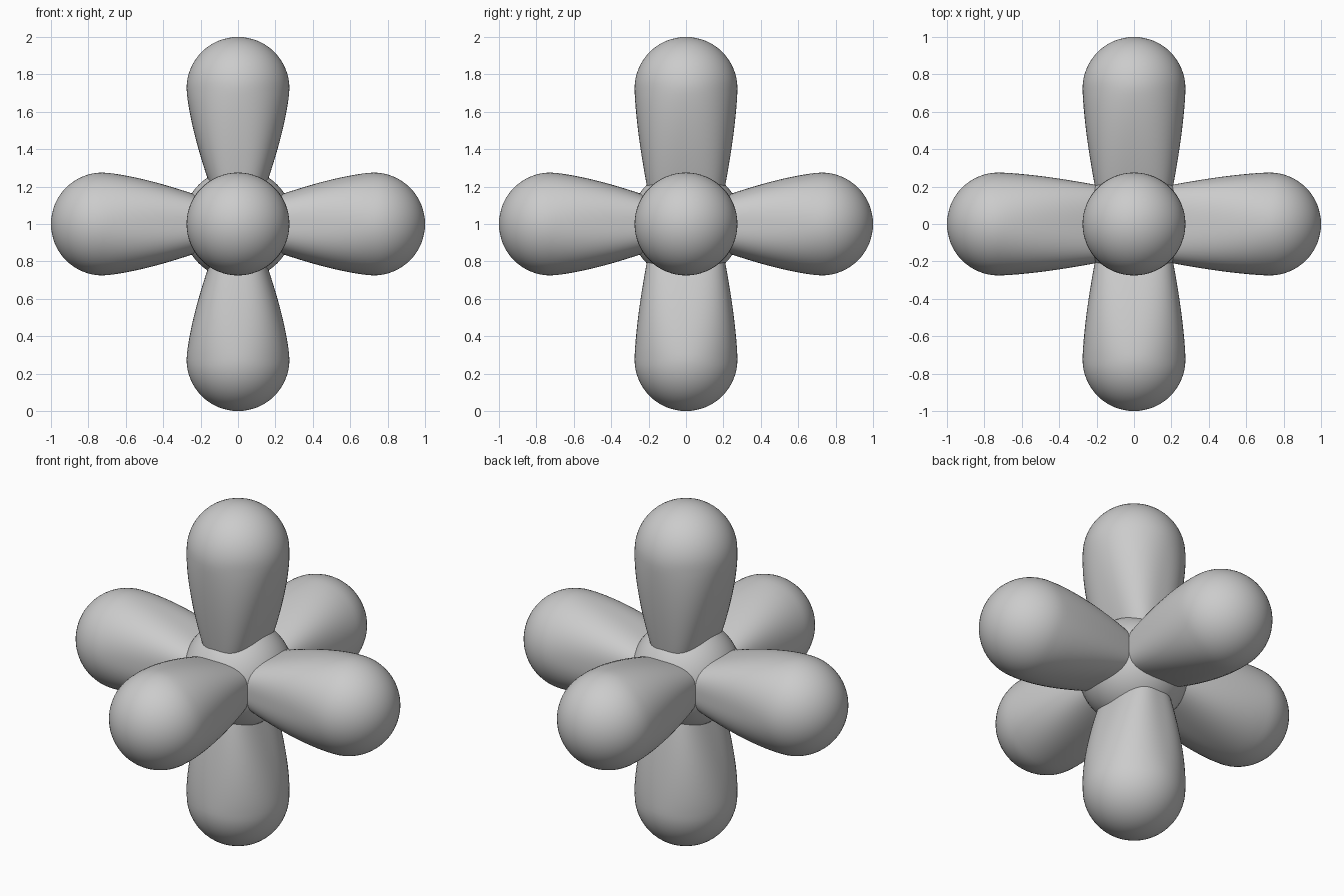
import bpy, bmesh, math
from mathutils import Vector

if "Cube" in bpy.data.objects:
    bpy.data.objects.remove(bpy.data.objects["Cube"])

CENTRE = Vector((0, 0, 1))
TIP_R, TIP_C = 0.275, 0.725      # round end: radius and distance from the hub
SIDES = 64


def ring_sizes():
    """(distance, narrow half width, wide half width, roundness exponent) along an arm."""
    rings = []
    for i in range(20):
        t = 0.08 + (TIP_C - 0.08) * i / 20
        s = TIP_C - t
        rings.append((t, TIP_R - 0.322 * s ** 1.44, TIP_R - 0.175 * s ** 1.5,
                      2 + 0.9 * min(1, s / 0.5)))
    for i in range(16):
        a = math.pi / 2 * i / 16
        r = TIP_R * math.cos(a)
        rings.append((TIP_C + TIP_R * math.sin(a), r, r, 2))
    return rings


def make_object(name, bm):
    bmesh.ops.recalc_face_normals(bm, faces=bm.faces)
    for f in bm.faces:
        f.smooth = True
    mesh = bpy.data.meshes.new(name)
    bm.to_mesh(mesh)
    bm.free()
    obj = bpy.data.objects.new(name, mesh)
    bpy.context.collection.objects.link(obj)
    obj.location = CENTRE
    return obj


def make_arm(name, along, narrow, wide):
    """Loft a squarish flattened neck into a round bulb."""
    along, narrow, wide = Vector(along), Vector(narrow), Vector(wide)
    bm = bmesh.new()
    loops = []
    for t, n, w, p in ring_sizes():
        loop = []
        for k in range(SIDES):
            a = 2 * math.pi * k / SIDES
            c, s = math.cos(a), math.sin(a)
            f = (abs(c) ** p + abs(s) ** p) ** (-1 / p)
            loop.append(bm.verts.new(along * t + narrow * n * c * f + wide * w * s * f))
        loops.append(loop)
    for lo, hi in zip(loops, loops[1:]):
        for k in range(SIDES):
            j = (k + 1) % SIDES
            bm.faces.new((lo[k], lo[j], hi[j], hi[k]))
    tip = bm.verts.new(along * (TIP_C + TIP_R))
    for k in range(SIDES):
        bm.faces.new((loops[-1][k], loops[-1][(k + 1) % SIDES], tip))
    bm.faces.new(loops[0][::-1])
    make_object(name, bm)


# central ball
bm = bmesh.new()
bmesh.ops.create_uvsphere(bm, u_segments=64, v_segments=32, radius=0.297)
make_object("hub_ball", bm)

# six arms
X, Y, Z = (1, 0, 0), (0, 1, 0), (0, 0, 1)
make_arm("arm_top", Z, X, Y)
make_arm("arm_bottom", (0, 0, -1), X, Y)
make_arm("arm_right", X, Z, Y)
make_arm("arm_left", (-1, 0, 0), Z, Y)
make_arm("arm_back", Y, Z, X)
make_arm("arm_front", (0, -1, 0), Z, X)
